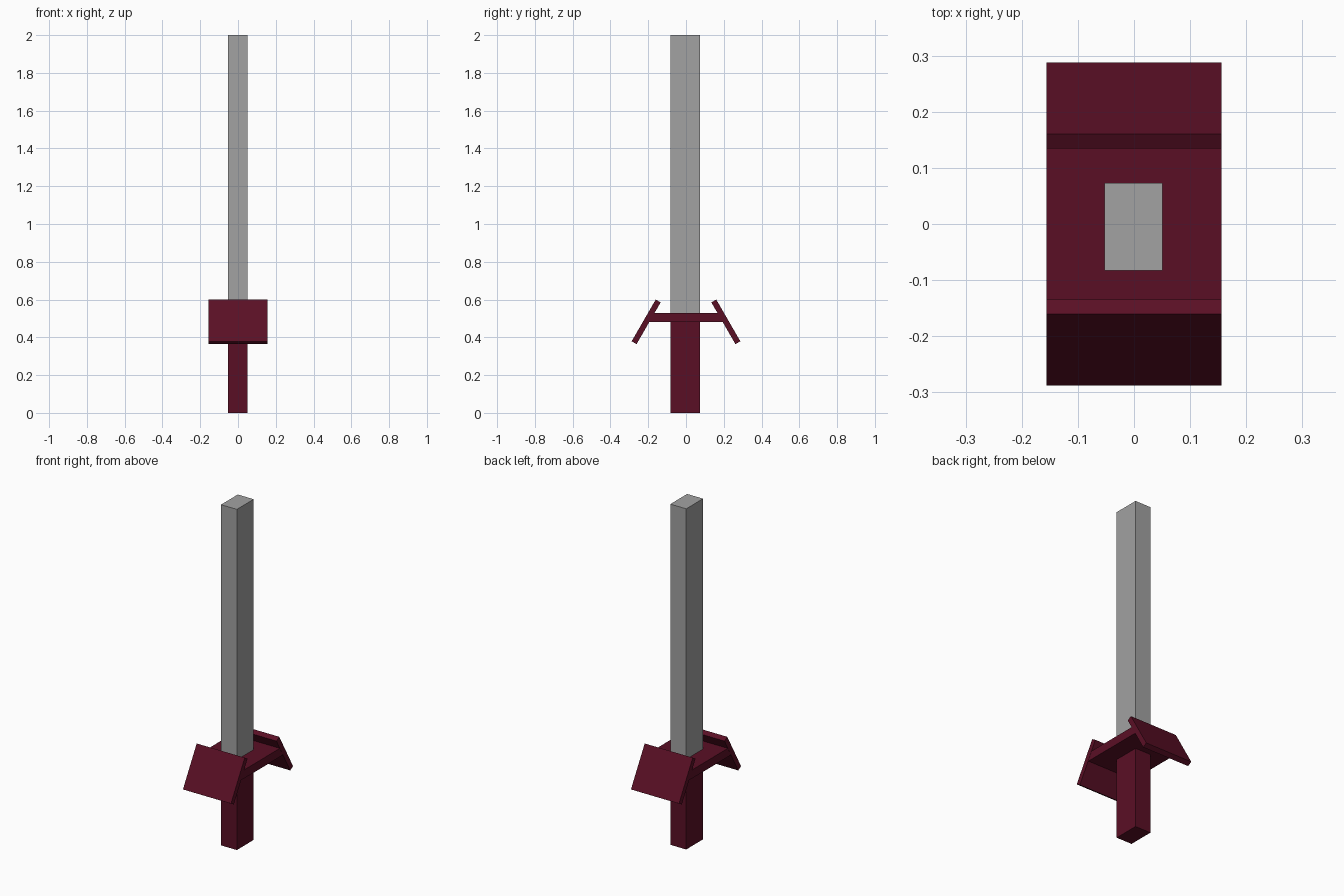
import bpy
import math

cube = bpy.data.objects.get("Cube")
if cube:
    bpy.data.objects.remove(cube, do_unlink=True)


def make_material(name, rgb):
    mat = bpy.data.materials.new(name)
    mat.use_nodes = True
    colour = (*rgb, 1.0)
    mat.diffuse_color = colour
    mat.node_tree.nodes["Principled BSDF"].inputs["Base Color"].default_value = colour
    return mat


def box(name, size, centre, mat, tilt=0.0):
    """Flat-faced block, optionally tilted about the x axis."""
    bpy.ops.mesh.primitive_cube_add(size=1, location=centre)
    obj = bpy.context.object
    obj.name = name
    obj.scale = size
    bpy.ops.object.transform_apply(location=False, rotation=False, scale=True)
    obj.rotation_euler.x = tilt
    obj.data.materials.append(mat)
    return obj


grey = make_material("steel grey", (0.36, 0.36, 0.36))
maroon = make_material("dark maroon", (0.102, 0.0048, 0.0185))

WIDTH, DEPTH = 0.103, 0.156
GUARD_WIDTH = 0.312
GUARD_BOTTOM, GUARD_TOP = 0.48, 0.53
SHAFT_Y = -0.005


def shaft(name, bottom, top, mat):
    box(name, (WIDTH, DEPTH, top - bottom), (-0.001, SHAFT_Y, (bottom + top) / 2), mat)


# Handle and blade share one cross-section
shaft("handle", 0.0, GUARD_BOTTOM, maroon)
shaft("blade", GUARD_TOP, 2.0, grey)

# Crossguard plate, with its ends buried in the wings
box("guard_plate", (GUARD_WIDTH - 0.001, 0.385, GUARD_TOP - GUARD_BOTTOM),
    (0, 0, (GUARD_BOTTOM + GUARD_TOP) / 2), maroon)

# Slanted wings, leaning in towards the blade at the top
for name, side in (("front_wing", -1), ("back_wing", 1)):
    box(name, (GUARD_WIDTH, 0.03, 0.255), (0, side * 0.211, 0.482),
        maroon, side * math.radians(30))
